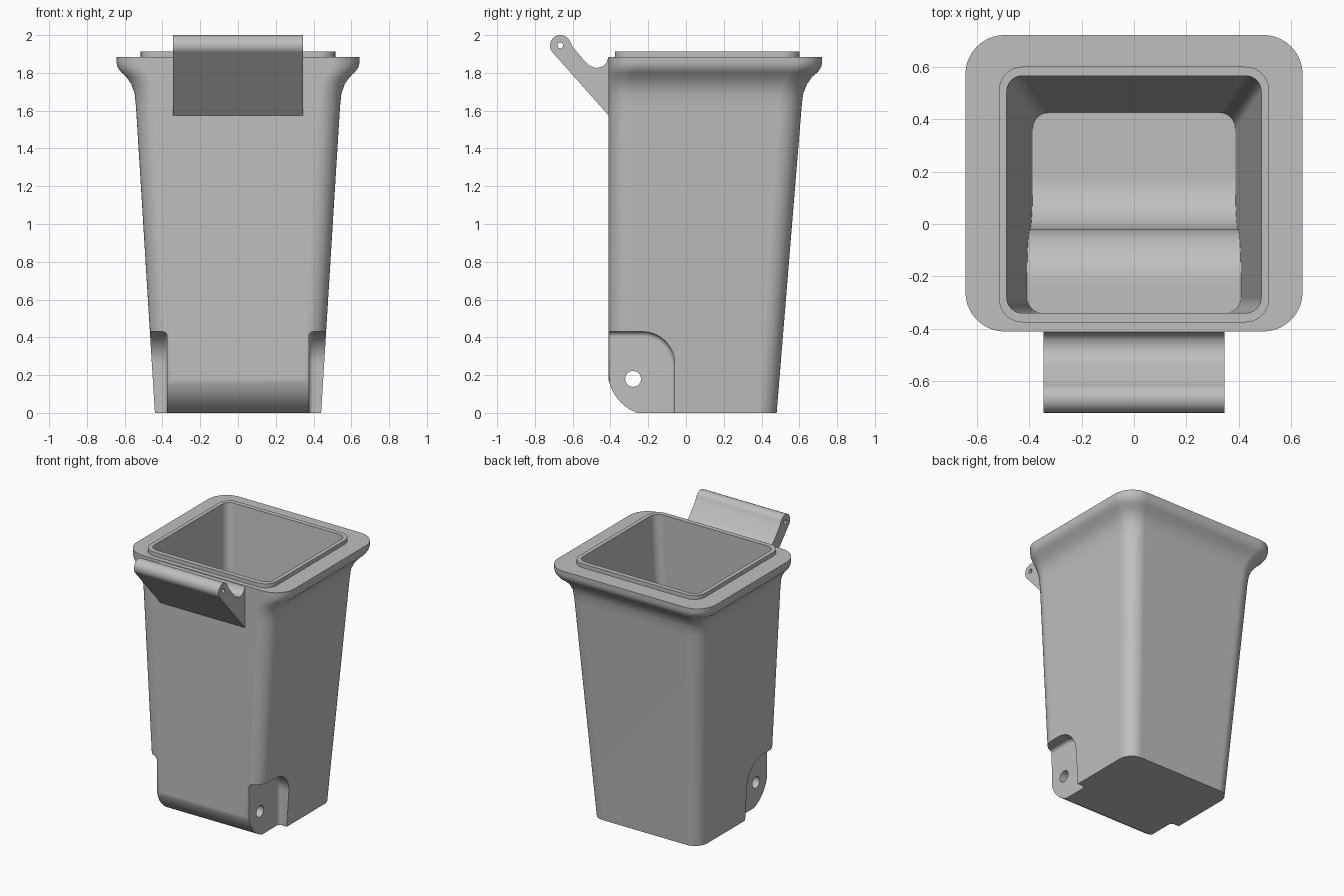
import bpy
import bmesh
from math import cos, sin, pi, radians
from mathutils import Matrix

cube = bpy.data.objects.get("Cube")
if cube:
    bpy.data.objects.remove(cube, do_unlink=True)

grey = bpy.data.materials.new("grey_plastic")
grey.use_nodes = True
colour = (0.52, 0.52, 0.52, 1)
grey.diffuse_color = colour
grey.node_tree.nodes["Principled BSDF"].inputs["Base Color"].default_value = colour


def finish(bm, name):
    bmesh.ops.recalc_face_normals(bm, faces=bm.faces)
    mesh = bpy.data.meshes.new(name)
    bm.to_mesh(mesh)
    bm.free()
    mesh.materials.append(grey)
    obj = bpy.data.objects.new(name, mesh)
    bpy.context.collection.objects.link(obj)
    return obj


def arc(cy, cz, r, start, end, steps=14):
    angles = [radians(start + (end - start) * i / steps) for i in range(steps + 1)]
    return [(cy + r * cos(a), cz + r * sin(a)) for a in angles]


def ring(bm, half_x, y0, y1, r, z):
    """Rounded rectangle of vertices at height z."""
    corners = [(half_x - r, y1 - r, 0), (r - half_x, y1 - r, 90),
               (r - half_x, y0 + r, 180), (half_x - r, y0 + r, 270)]
    return [bm.verts.new((x, y, z)) for cx, cy, a in corners
            for x, y in arc(cx, cy, r, a, a + 90, 10)]


def loft(name, sections):
    bm = bmesh.new()
    rings = [ring(bm, *s) for s in sections]
    for low, high in zip(rings, rings[1:]):
        for i in range(len(low)):
            j = (i + 1) % len(low)
            bm.faces.new((low[i], low[j], high[j], high[i]))
    bm.faces.new(rings[0])
    bm.faces.new(rings[-1])
    return finish(bm, name)


def prism(name, profile, x0, x1, bevel=0):
    """Side profile (y, z) extruded along x, optionally rounded at the x0 end."""
    bm = bmesh.new()
    a = [bm.verts.new((x0, y, z)) for y, z in profile]
    b = [bm.verts.new((x1, y, z)) for y, z in profile]
    cap = bm.faces.new(a)
    bm.faces.new(b)
    for i in range(len(a)):
        j = (i + 1) % len(a)
        bm.faces.new((a[i], a[j], b[j], b[i]))
    bmesh.ops.recalc_face_normals(bm, faces=bm.faces)
    if bevel:
        bmesh.ops.bevel(bm, geom=list(cap.edges), offset=bevel, segments=4,
                        profile=0.5, affect='EDGES')
    return finish(bm, name)


def rod(name, y, z, r):
    bm = bmesh.new()
    turn = Matrix.Translation((0, y, z)) @ Matrix.Rotation(pi / 2, 4, 'Y')
    bmesh.ops.create_cone(bm, cap_ends=True, segments=32, radius1=r, radius2=r,
                          depth=3, matrix=turn)
    return finish(bm, name)


def cut(target, cutter):
    mod = target.modifiers.new("cut", 'BOOLEAN')
    mod.operation = 'DIFFERENCE'
    mod.solver = 'EXACT'
    mod.object = cutter
    bpy.context.view_layer.objects.active = target
    bpy.ops.object.modifier_apply(modifier=mod.name)
    bpy.data.objects.remove(cutter, do_unlink=True)


def smooth(obj):
    bpy.ops.object.select_all(action='DESELECT')
    obj.select_set(True)
    bpy.context.view_layer.objects.active = obj
    bpy.ops.object.shade_smooth_by_angle(angle=radians(32))
    mod = obj.modifiers.new("even_shading", 'WEIGHTED_NORMAL')
    mod.keep_sharp = True


# Tapered body flaring into the rim, with a raised lip; the front stays upright
front = -0.41
body = loft("bin_body", [
    (0.44, front, 0.48, 0.10, 0),
    (0.54, front, 0.612, 0.12, 1.62),
    (0.547, front, 0.62, 0.12, 1.69),
    (0.565, front, 0.64, 0.125, 1.74),
    (0.592, front, 0.668, 0.13, 1.78),
    (0.62, front, 0.698, 0.14, 1.805),
    (0.637, front, 0.715, 0.147, 1.83),
    (0.643, front, 0.721, 0.15, 1.855),
    (0.643, front, 0.721, 0.15, 1.885),
    (0.515, -0.375, 0.60, 0.09, 1.885),
    (0.515, -0.375, 0.60, 0.09, 1.914)])

# Hollow interior, with a floor that steps up over the wheel wells
cavity = loft("cavity", [(0.383, -0.34, 0.42, 0.06, 0),
                         (0.49, -0.34, 0.572, 0.06, 2)])
step = ([(-0.7, -0.2), (-0.7, 0.47)] + arc(-0.23, 0.26, 0.21, 90, 0)
        + arc(0.18, 0.26, 0.2, 180, 270) + [(0.8, 0.06), (0.8, -0.2)])
cut(cavity, prism("floor_step", step, -0.7, 0.7))
cut(body, cavity)

# Wheel wells on both sides
well = ([(-0.7, -0.1), (-0.06, -0.1)] + arc(-0.23, 0.26, 0.17, 0, 90)
        + [(-0.7, 0.43)])
for side in (-1, 1):
    cut(body, prism("wheel_well", well, side * 0.375, side * 0.8, bevel=0.025))

# Rounded lower front edge and axle hole
lower = arc(-0.175, 0.225, 0.24, 180, 270) + [(-0.175, -0.1), (-0.6, -0.1), (-0.6, 0.225)]
cut(body, prism("lower_edge", lower, -0.8, 0.8))
cut(body, rod("axle_hole", -0.28, 0.18, 0.042))
smooth(body)

# Sloping handle bracket with a hinge barrel along its top
bracket = (arc(-0.665, 1.945, 0.055, 222, 20, 20)
           + [(-0.60, 1.938), (-0.535, 1.86), (-0.51, 1.838), (-0.475, 1.826),
              (-0.44, 1.834), (-0.42, 1.853), (-0.412, 1.88),
              (-0.37, 1.88), (-0.37, 1.53)])
handle = prism("hinge_handle", bracket, -0.345, 0.345)
cut(handle, rod("hinge_hole", -0.665, 1.945, 0.015))
smooth(handle)
